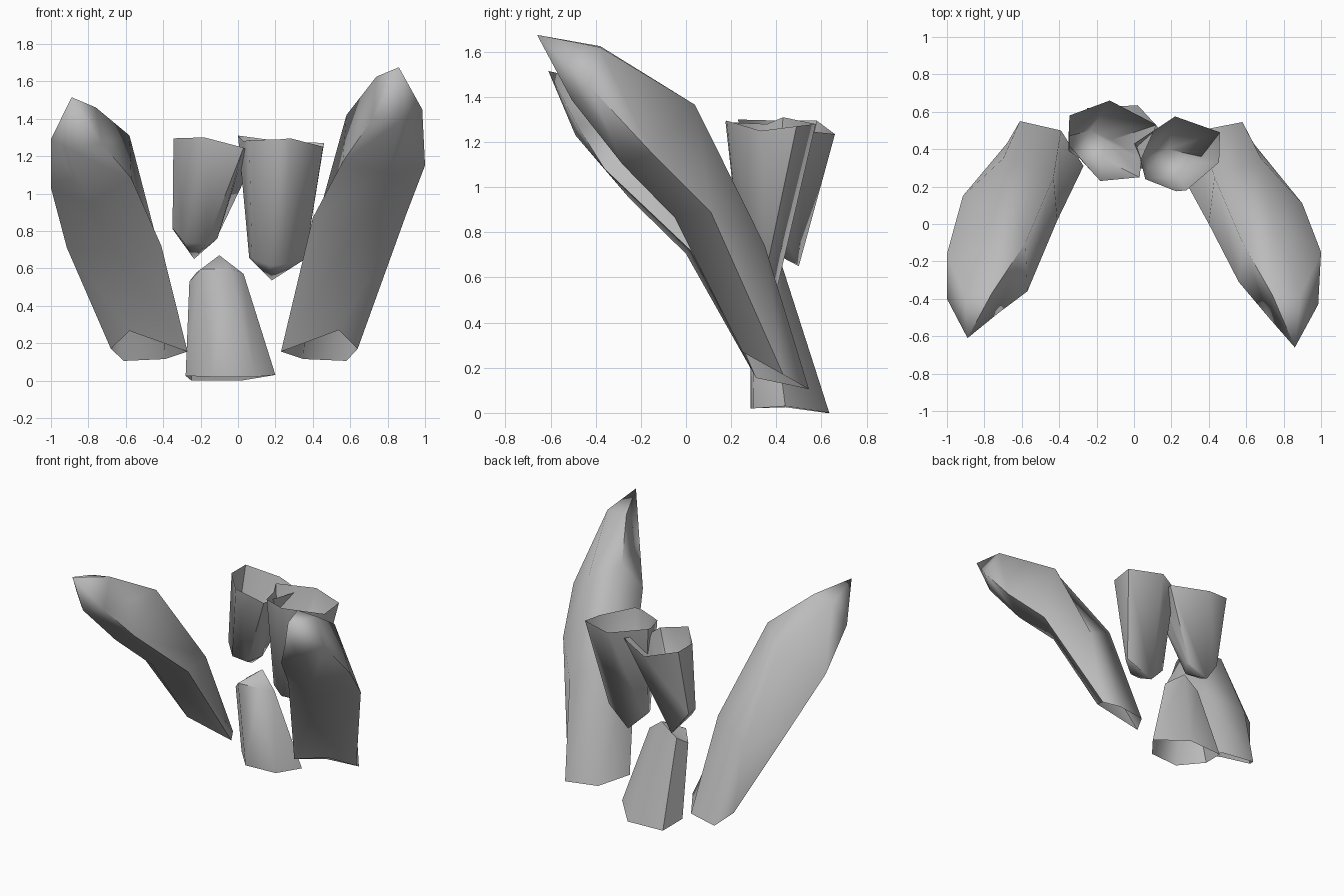
import bpy, bmesh, math

grey = bpy.data.materials.new("stone_grey")
grey.diffuse_color = (0.5, 0.5, 0.5, 1)


def shell(name, rings, tip, crease):
    """Open-ended faceted shell: rings joined by quads, closed at a pointed tip."""
    bm = bmesh.new()
    loops = [[bm.verts.new(p) for p in ring] for ring in rings]
    n = len(loops[0])
    for low, high in zip(loops, loops[1:]):
        for i in range(n):
            j = (i + 1) % n
            bm.faces.new((low[i], low[j], high[j], high[i]))
    point = bm.verts.new(tip)
    for i in range(n):
        bm.faces.new((loops[-1][i], loops[-1][(i + 1) % n], point))
    bmesh.ops.remove_doubles(bm, verts=bm.verts, dist=0.002)
    bmesh.ops.recalc_face_normals(bm, faces=bm.faces)
    mesh = bpy.data.meshes.new(name)
    bm.to_mesh(mesh)
    bm.free()
    obj = bpy.data.objects.new(name, mesh)
    bpy.context.collection.objects.link(obj)
    mesh.materials.append(grey)
    bpy.ops.object.select_all(action='DESELECT')
    obj.select_set(True)
    bpy.context.view_layer.objects.active = obj
    bpy.ops.object.shade_smooth_by_angle(angle=math.radians(crease))


# Long leaning shards; ring order: inner, front, outer, back outer, back inner
shell("right_long_shard", [
    [(.23, .31, .155), (.54, .25, .27), (.64, .43, .17), (.58, .545, .105), (.35, .50, .115)],
    [(.40, .0, .87), (.68, -.05, .865), (.90, .11, .89), (.68, .35, .74), (.43, .25, .88)],
    [(.56, -.31, 1.17), (.80, -.28, 1.10), (1.0, -.15, 1.15), (.74, .04, 1.365), (.58, -.10, 1.42)],
    [(.72, -.50, 1.40), (.87, -.505, 1.385), (.985, -.43, 1.45), (.89, -.38, 1.62), (.74, -.38, 1.625)],
], (.86, -.66, 1.675), 78)

shell("left_long_shard", [
    [(-.27, .31, .155), (-.58, .25, .265), (-.68, .43, .17), (-.61, .55, .105), (-.39, .50, .115)],
    [(-.41, .02, .72), (-.68, .0, .705), (-.915, .15, .71), (-.70, .35, .62), (-.43, .25, .735)],
    [(-.57, -.36, 1.08), (-.80, -.25, .95), (-1.0, -.16, 1.03), (-.75, .04, 1.20), (-.58, -.10, 1.31)],
    [(-.73, -.48, 1.27), (-.89, -.49, 1.23), (-1.0, -.40, 1.29), (-.91, -.36, 1.43), (-.76, -.37, 1.46)],
], (-.89, -.61, 1.515), 78)

# Hanging shards: open rim above, point below
a = (-.235, .50, .65)
shell("upper_left_shard", [
    [(-.345, .58, 1.295), (-.345, .42, 1.295), (-.18, .23, 1.30), (.03, .25, 1.245),
     (.04, .35, 1.24), (.12, .53, 1.25), (-.13, .66, 1.235)],
    [(-.35, .47, .81), (-.35, .39, .815), (-.29, .35, .74), (-.17, .35, .73),
     (-.11, .42, .76), (-.12, .45, .75), a],
], a, 58)

a = (.18, .40, .535)
shell("upper_right_shard", [
    [(.0, .43, 1.31), (.03, .36, 1.28), (.06, .24, 1.285), (.225, .175, 1.29),
     (.28, .18, 1.295), (.455, .33, 1.25), (.46, .49, 1.27), (.22, .575, 1.28)],
    [(.06, .38, .66), (.06, .35, .655), (.075, .30, .65), (.17, .25, .615),
     (.24, .25, .62), (.35, .33, .65), (.36, .36, .65), a],
], a, 58)

# Standing shard: open base below, point above
a = (-.10, .42, .67)
shell("lower_shard", [
    [(-.14, .285, .02), (.09, .30, .02), (.20, .44, .03), (.02, .635, .0),
     (-.25, .62, .0), (-.28, .44, .025)],
    [(-.20, .285, .595), (-.04, .29, .60), (.03, .37, .57), a, (-.22, .42, .58), (-.26, .345, .53)],
], a, 50)
